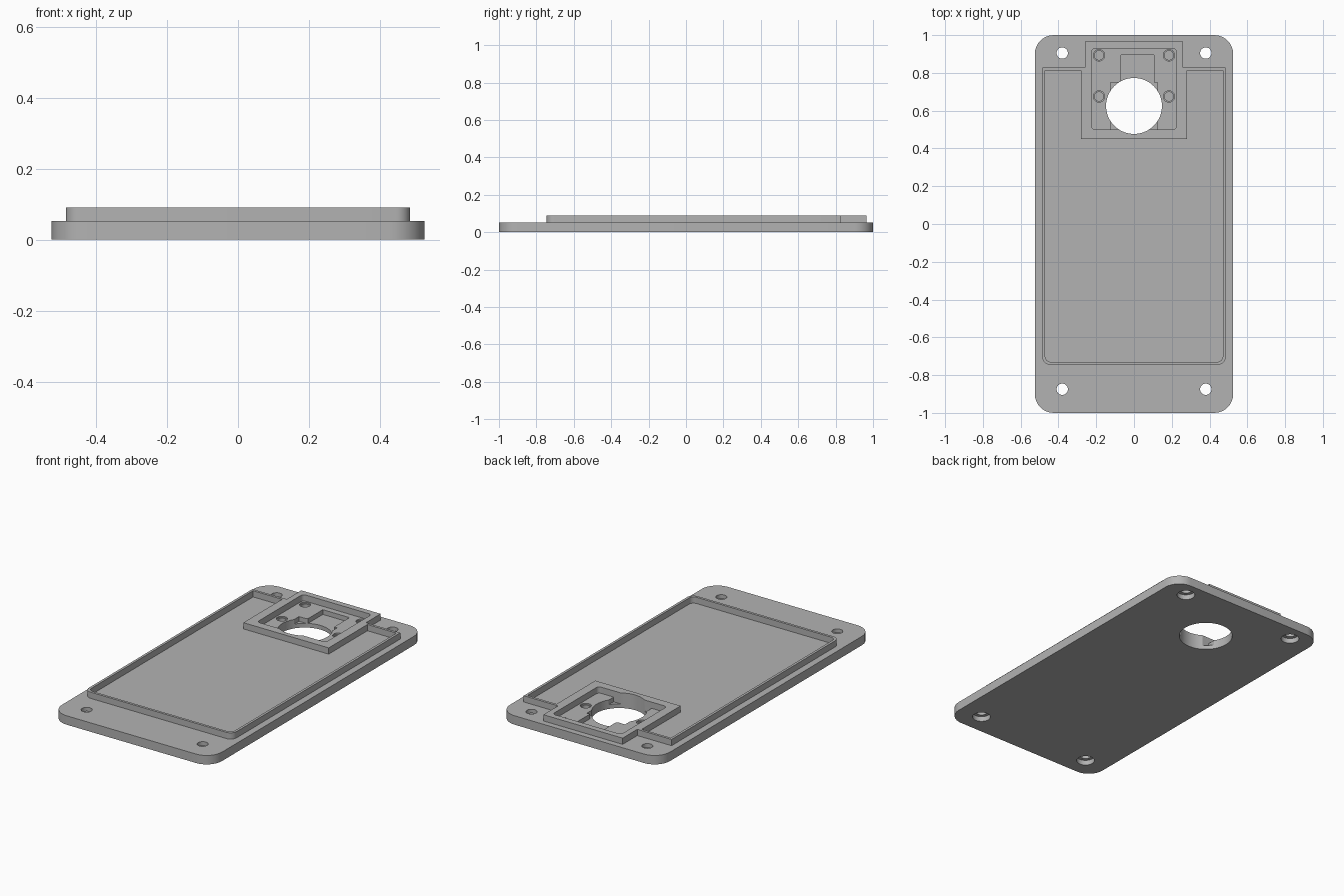
import bpy, bmesh, math
from mathutils import Vector

cube = bpy.data.objects.get("Cube")
if cube:
    bpy.data.objects.remove(cube, do_unlink=True)

grey = bpy.data.materials.new("plain grey")
grey.use_nodes = True
colour = (0.45, 0.45, 0.45, 1)
grey.diffuse_color = colour
bsdf = next(n for n in grey.node_tree.nodes if n.type == "BSDF_PRINCIPLED")
bsdf.inputs["Base Color"].default_value = colour

PLATE_TOP, RIM_TOP, RECESS_FLOOR = 0.053, 0.09, 0.025
ABOVE = 0.2


def rounded(corners, radii, steps=8):
    """Replace each right-angled corner with an arc of its radius."""
    out = []
    for i, (c, r) in enumerate(zip(corners, radii)):
        p = Vector(c)
        if r == 0:
            out.append(p)
            continue
        u = (Vector(corners[i - 1]) - p).normalized()
        v = (Vector(corners[(i + 1) % len(corners)]) - p).normalized()
        centre = p + (u + v) * r
        for k in range(steps + 1):
            t = math.pi / 2 * k / steps
            out.append(centre - (v * math.cos(t) + u * math.sin(t)) * r)
    return out


def box_outline(x0, x1, y0, y1, r=0):
    return rounded([(x0, y0), (x1, y0), (x1, y1), (x0, y1)], [r] * 4)


def circle(x, y, r, sides=32):
    return [Vector((x + r * math.cos(2 * math.pi * k / sides),
                    y + r * math.sin(2 * math.pi * k / sides))) for k in range(sides)]


def prism(name, outline, z0, z1):
    bm = bmesh.new()
    face = bm.faces.new([bm.verts.new((p.x, p.y, z0)) for p in outline])
    top = bmesh.ops.extrude_face_region(bm, geom=[face])
    verts = [g for g in top["geom"] if isinstance(g, bmesh.types.BMVert)]
    bmesh.ops.translate(bm, verts=verts, vec=(0, 0, z1 - z0))
    bmesh.ops.recalc_face_normals(bm, faces=bm.faces)
    mesh = bpy.data.meshes.new(name)
    bm.to_mesh(mesh)
    bm.free()
    mesh.materials.append(grey)
    obj = bpy.data.objects.new(name, mesh)
    bpy.context.collection.objects.link(obj)
    return obj


def combine(target, tool, operation="DIFFERENCE"):
    mod = target.modifiers.new("combine", "BOOLEAN")
    mod.operation, mod.solver, mod.object = operation, "EXACT", tool
    bpy.context.view_layer.objects.active = target
    bpy.ops.object.modifier_apply(modifier=mod.name)
    bpy.data.objects.remove(tool, do_unlink=True)


# Base plate with rounded corners
plate = prism("cover_plate", box_outline(-0.525, 0.525, -1, 1, 0.1), 0, PLATE_TOP)

# Raised rim and camera block as one outline, hollowed by the tray shape
outer = [(-0.485, -0.745), (0.485, -0.745), (0.485, 0.828), (0.26, 0.828),
         (0.26, 0.965), (-0.26, 0.965), (-0.26, 0.828), (-0.485, 0.828)]
inner = [(-0.47, -0.73), (0.47, -0.73), (0.47, 0.813), (0.28, 0.813),
         (0.28, 0.45), (-0.28, 0.45), (-0.28, 0.813), (-0.47, 0.813)]
rim = prism("raised_rim", rounded(outer, [0.04] * 2 + [0] * 6), 0.03, RIM_TOP)
combine(rim, prism("tray_cutter", rounded(inner, [0.028] * 2 + [0] * 6), -0.1, ABOVE))
combine(plate, rim, "UNION")

# Square pocket in the block, with deeper stepped recesses
combine(plate, prism("pocket_cutter", box_outline(-0.225, 0.225, 0.5, 0.93, 0.02), PLATE_TOP, ABOVE))
combine(plate, prism("recess_cutter", box_outline(-0.125, 0.125, 0.5, 0.75), RECESS_FLOOR, ABOVE))
combine(plate, prism("slot_cutter", box_outline(-0.07, 0.105, 0.74, 0.895), RECESS_FLOOR, ABOVE))

# Large round opening
combine(plate, prism("opening_cutter", circle(0, 0.625, 0.148, 64), -0.1, ABOVE))

for x in (-1, 1):
    # Corner screw holes, counterbored from below
    for y in (0.905, -0.875):
        combine(plate, prism("screw_cutter", circle(x * 0.38, y, 0.03), -0.1, ABOVE))
        combine(plate, prism("counterbore_cutter", circle(x * 0.38, y, 0.05), -0.1, 0.03))
    # Blind pilot holes with a shallow step in the pocket floor
    for y in (0.893, 0.675):
        combine(plate, prism("step_cutter", circle(x * 0.185, y, 0.03), 0.045, ABOVE))
        combine(plate, prism("pilot_cutter", circle(x * 0.185, y, 0.024), 0.02, ABOVE))

bpy.ops.object.select_all(action="DESELECT")
plate.select_set(True)
bpy.context.view_layer.objects.active = plate
bpy.ops.object.shade_smooth_by_angle(angle=math.radians(30))
